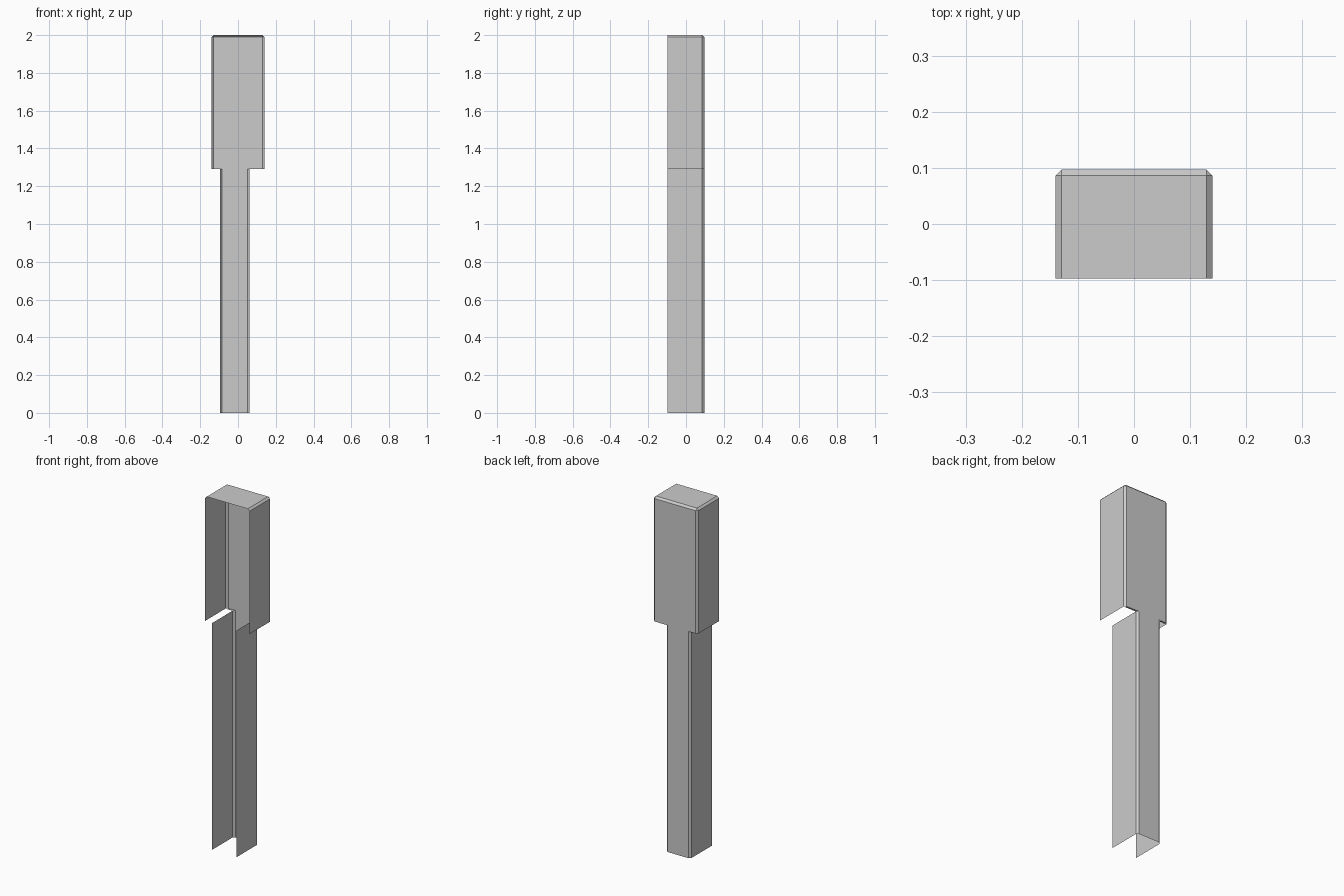
import bpy
import bmesh
from mathutils import Vector

cube = bpy.data.objects.get("Cube")
if cube:
    bpy.data.objects.remove(cube, do_unlink=True)

grey = bpy.data.materials.new("light_grey")
grey.use_nodes = True
colour = (0.6, 0.6, 0.6, 1)
grey.diffuse_color = colour
grey.node_tree.nodes["Principled BSDF"].inputs["Base Color"].default_value = colour

FRONT, BACK = -0.097, 0.097
STEP = 1.29
CHAMFER = 0.011


def finish(name, bm):
    mesh = bpy.data.meshes.new(name)
    bm.to_mesh(mesh)
    bm.free()
    mesh.materials.append(grey)
    obj = bpy.data.objects.new(name, mesh)
    bpy.context.collection.objects.link(obj)
    return obj


def shell(name, left, right, bottom, top, open_sides):
    """Thin box with some sides removed and the remaining edges chamfered."""
    low, high = Vector((left, FRONT, bottom)), Vector((right, BACK, top))
    bm = bmesh.new()
    bmesh.ops.create_cube(bm, size=1)
    for v in bm.verts:
        v.co = (low + high) / 2 + v.co * (high - low)
    bm.normal_update()
    removed = [f for f in bm.faces
               if any(f.normal.dot(Vector(d)) > 0.9 for d in open_sides)]
    bmesh.ops.delete(bm, geom=removed, context='FACES')
    edges = [e for e in bm.edges if not e.is_boundary]
    bmesh.ops.bevel(bm, geom=edges, offset=CHAMFER, segments=1,
                    affect='EDGES', profile=0.5)
    return finish(name, bm)


def ledge(name, left, right):
    """Narrow strip under the step of the back panel."""
    bm = bmesh.new()
    corners = [(left, BACK - CHAMFER), (left, BACK), (right, BACK), (right, BACK - CHAMFER)]
    bm.faces.new([bm.verts.new((x, y, STEP)) for x, y in corners])
    return finish(name, bm)


front, down, up = (0, -1, 0), (0, 0, -1), (0, 0, 1)

# Wide upper cover, open at the front and below
shell("upper_cover", -0.14, 0.14, STEP, 2.0, [front, down])

# Narrow lower channel, off centre and open at both ends
shell("lower_channel", -0.095, 0.06, 0.0, STEP, [front, down, up])

# Small lips where the cover steps in to the channel
ledge("right_ledge", -0.14 + CHAMFER, -0.095)
ledge("left_ledge", 0.06, 0.14 - CHAMFER)
